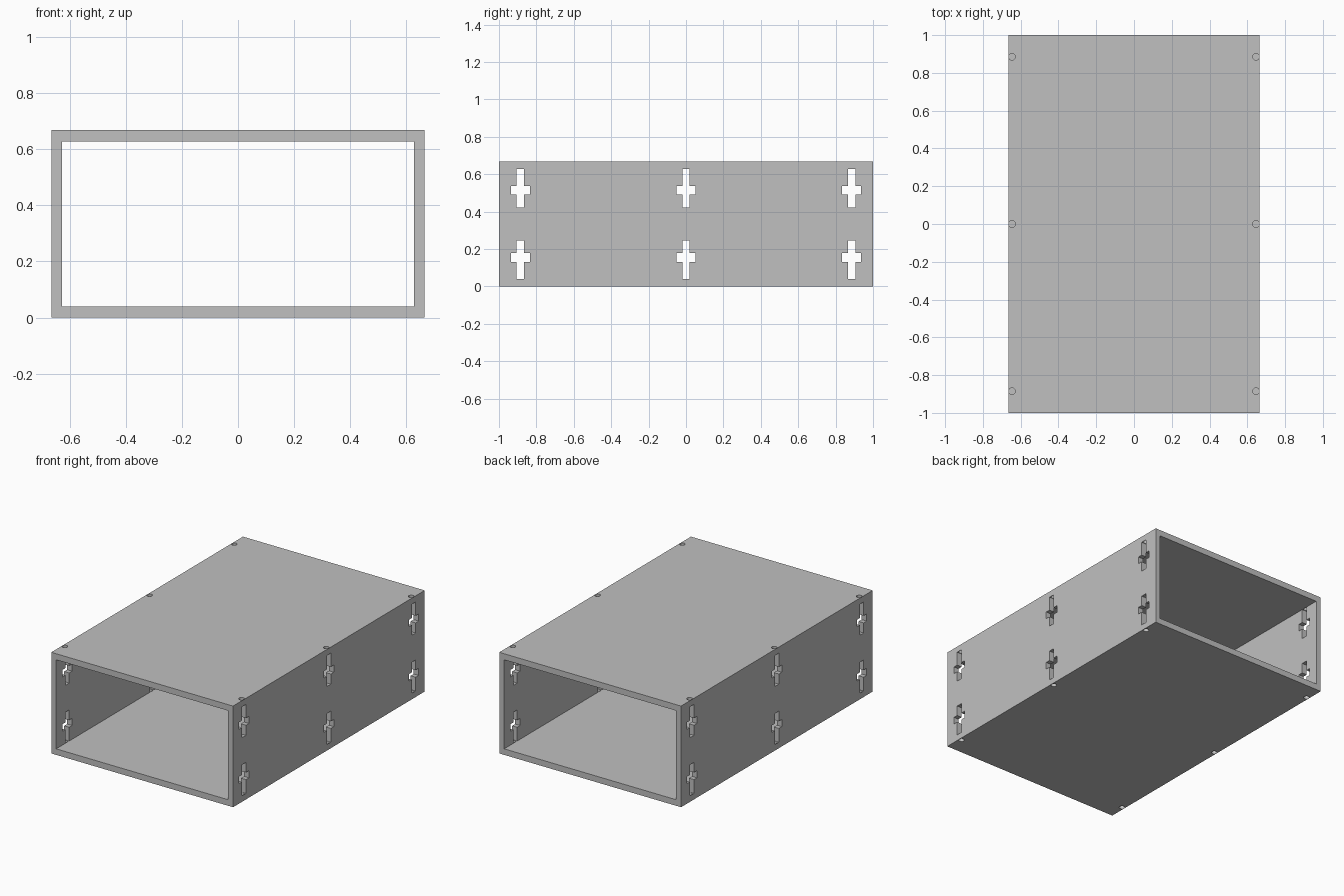
import bpy
import bmesh
from mathutils import Matrix

# Overall sizes
HALF_W, HALF_D, HEIGHT = 0.664, 1.0, 0.668
WALL, SLAB = 0.036, 0.04
STATIONS = (-0.885, 0.0, 0.885)

cube = bpy.data.objects.get("Cube")
if cube:
    bpy.data.objects.remove(cube, do_unlink=True)

grey = bpy.data.materials.new("panel grey")
grey.use_nodes = True
colour = (0.53, 0.53, 0.53, 1)
grey.diffuse_color = colour
grey.node_tree.nodes["Principled BSDF"].inputs["Base Color"].default_value = colour


def make_object(name, bm):
    bmesh.ops.recalc_face_normals(bm, faces=bm.faces)
    mesh = bpy.data.meshes.new(name)
    bm.to_mesh(mesh)
    bm.free()
    mesh.materials.append(grey)
    obj = bpy.data.objects.new(name, mesh)
    bpy.context.collection.objects.link(obj)
    return obj


def extrude_outline(bm, points, offset):
    """Make a closed prism from a flat outline."""
    face = bm.faces.new([bm.verts.new(p) for p in points])
    result = bmesh.ops.extrude_face_region(bm, geom=[face], use_keep_orig=True)
    verts = [v for v in result["geom"] if isinstance(v, bmesh.types.BMVert)]
    bmesh.ops.translate(bm, verts=verts, vec=offset)


# Open-ended rectangular shell
def rectangle(x, z0, z1):
    return [(-x, z0), (x, z0), (x, z1), (-x, z1)]


outer = rectangle(HALF_W, 0, HEIGHT)
inner = rectangle(HALF_W - WALL, SLAB, HEIGHT - SLAB)
bm = bmesh.new()
rings = [[bm.verts.new((x, y, z)) for x, z in ring]
         for ring, y in ((outer, -HALF_D), (outer, HALF_D),
                         (inner, HALF_D), (inner, -HALF_D))]
for i, ring in enumerate(rings):
    following = rings[(i + 1) % 4]
    for j in range(4):
        k = (j + 1) % 4
        bm.faces.new((ring[j], ring[k], following[k], following[j]))
shell = make_object("case_shell", bm)

# Cross-shaped nut slots through both side walls, mirrored top to bottom
half_slot, half_nut = 0.02, 0.051
levels = (0.04, 0.131, 0.178, 0.245)
bm = bmesh.new()
for y in STATIONS:
    for flip in (False, True):
        a, b, c, d = [HEIGHT - z if flip else z for z in levels]
        right = [(half_slot, a), (half_slot, b), (half_nut, b),
                 (half_nut, c), (half_slot, c), (half_slot, d)]
        outline = right + [(-w, z) for w, z in reversed(right)]
        extrude_outline(bm, [(-0.8, y + w, z) for w, z in outline], (1.6, 0, 0))
slots = make_object("slot_cutter", bm)

# Round screw holes from the top and bottom into the slots
bm = bmesh.new()
for y in STATIONS:
    for x in (-0.646, 0.646):
        for z in (0.02, HEIGHT - 0.02):
            bmesh.ops.create_cone(bm, cap_ends=True, segments=24,
                                  radius1=0.0175, radius2=0.0175, depth=0.1,
                                  matrix=Matrix.Translation((x, y, z)))
holes = make_object("screw_hole_cutter", bm)

# Cut the shell
for cutter in (slots, holes):
    cut = shell.modifiers.new(cutter.name, "BOOLEAN")
    cut.operation = "DIFFERENCE"
    cut.solver = "EXACT"
    cut.object = cutter
    cutter.hide_render = True
    cutter.hide_viewport = True
